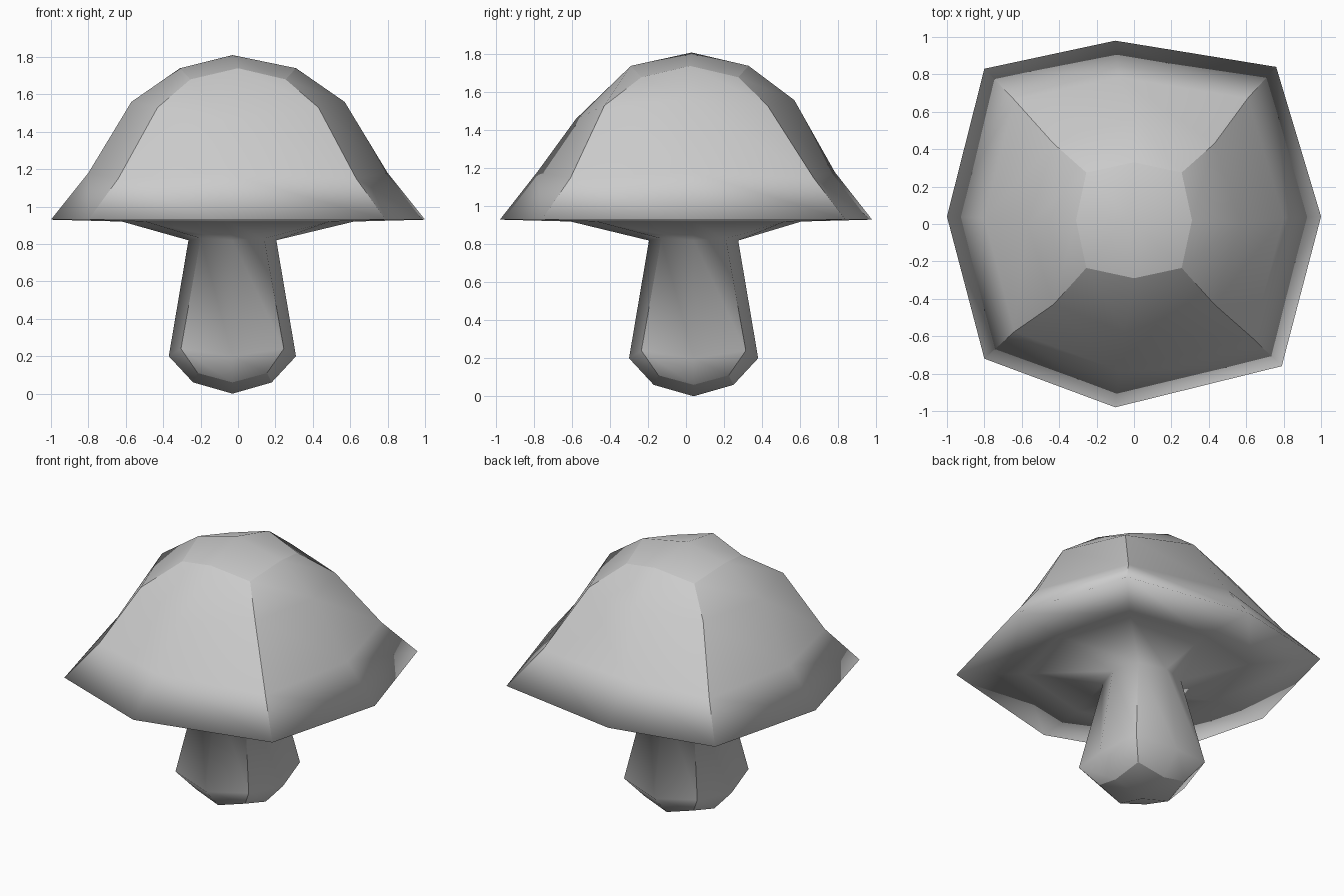
import bpy
from math import hypot

cube = bpy.data.objects.get("Cube")
if cube:
    bpy.data.objects.remove(cube, do_unlink=True)

# Single clay grey
grey = bpy.data.materials.new("clay_grey")
grey.use_nodes = True
colour = (0.6, 0.6, 0.6, 1)
grey.diffuse_color = colour
grey.node_tree.nodes["Principled BSDF"].inputs["Base Color"].default_value = colour


def ring(mid, corner, z_mid, z_corner, cx=-0.03, cy=0.04):
    """Eight points: side middles at even places, corners at odd places."""
    signs = [(1, 0), (1, 1), (0, 1), (-1, 1), (-1, 0), (-1, -1), (0, -1), (1, -1)]
    pts = []
    for i, (sx, sy) in enumerate(signs):
        r, z = (corner, z_corner) if i % 2 else (mid, z_mid)
        pts.append((cx + sx * r, cy + sy * r, z))
    return pts


def scaled(outline, s, z_mid, z_corner):
    return [(x * s, y * s, z_corner if i % 2 else z_mid)
            for i, (x, y) in enumerate(outline)]


# Uneven squarish outline of the cap brim
brim = [(1, 0.04), (0.76, 0.84), (-0.1, 0.98), (-0.8, 0.83),
        (-1, 0.04), (-0.8, -0.72), (-0.1, -0.98), (0.79, -0.76)]

shoulder = ring(0.57, 0.43, 1.56, 1.53, 0, 0.0)
shoulder[6] = (-0.05, -0.58, 1.46)

# Rings from the crown down to the foot
rings = [
    ring(0.31, 0.255, 1.74, 1.68, 0, 0.02),
    shoulder,
    scaled(brim, 0.8, 1.18, 1.15),
    scaled(brim, 1, 0.93, 0.93),
    scaled(brim, 0.62, 0.92, 0.92),
    ring(0.235, 0.17, 0.82, 0.83),
    ring(0.34, 0.275, 0.2, 0.24),
    ring(0.21, 0.185, 0.06, 0.11),
]
verts = [p for r in rings for p in r]
crown, foot = len(verts), len(verts) + 1
verts += [(-0.03, 0.03, 1.81), (-0.03, 0.04, 0)]

faces = []
for k in range(len(rings) - 1):
    for i in range(8):
        a, b, j = k * 8, k * 8 + 8, (i + 1) % 8
        faces.append((a + i, b + i, b + j, a + j))

# Four quads close each end
last = (len(rings) - 1) * 8
for i in range(0, 8, 2):
    j = (i + 2) % 8
    faces.append((crown, i, i + 1, j))
    faces.append((foot, last + j, last + i + 1, last + i))

mesh = bpy.data.meshes.new("mushroom")
mesh.from_pydata(verts, [], faces)
mesh.materials.append(grey)
for p in mesh.polygons:
    p.use_smooth = True

# Creases: corner ridges of cap and stem, and the foot outline
for e in mesh.edges:
    a, b = sorted(e.vertices)
    if b >= crown:
        continue
    ka, kb = a // 8, b // 8
    ridge = a % 2 == 1 and b - a == 8 and ka in (0, 1, 2, 5, 6)
    e.use_edge_sharp = ridge or (ka == kb and ka in (0, 7))

obj = bpy.data.objects.new("mushroom", mesh)
bpy.context.collection.objects.link(obj)
